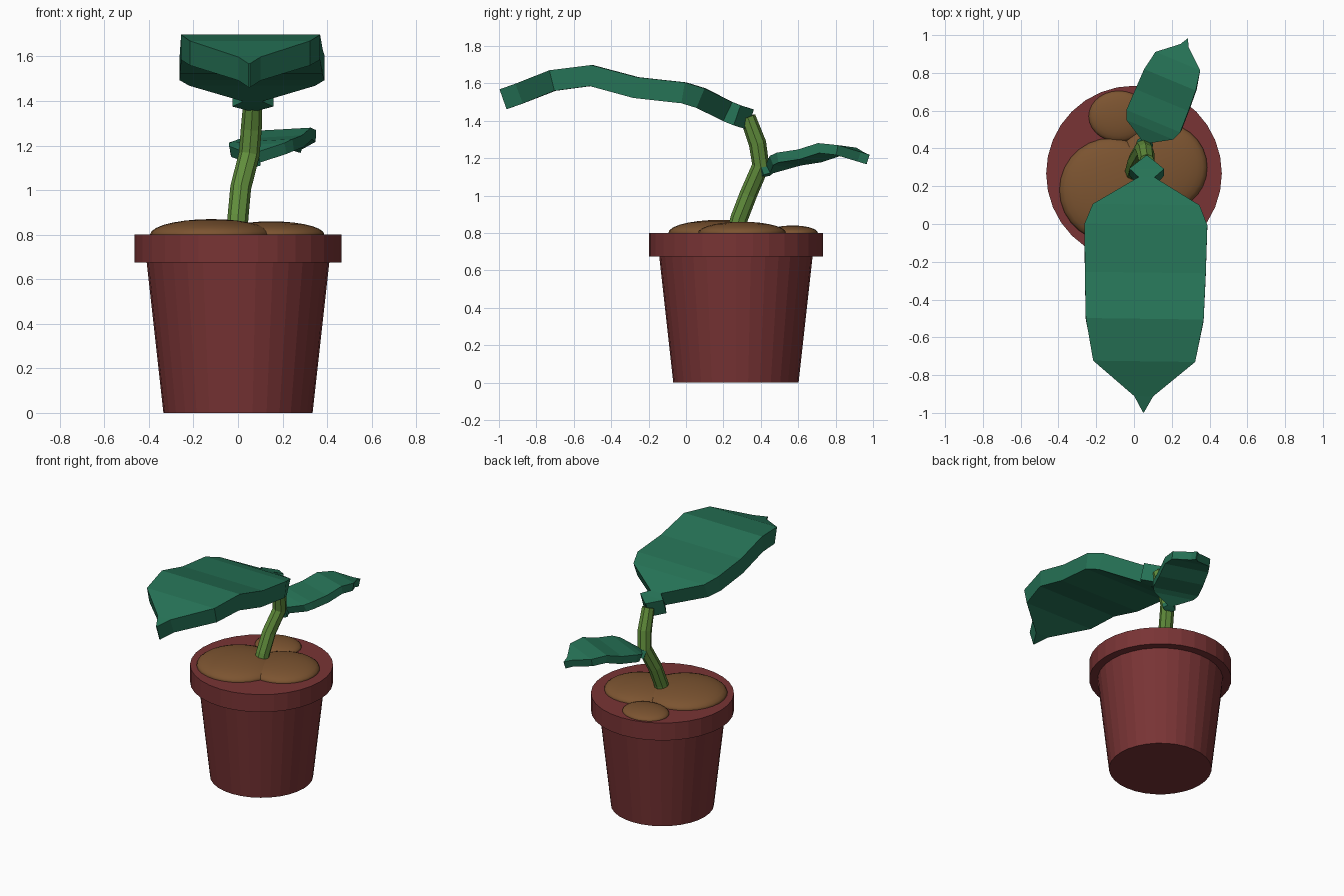
import bpy, bmesh, math
from mathutils import Vector, Matrix

if "Cube" in bpy.data.objects:
    bpy.data.objects.remove(bpy.data.objects["Cube"])


def material(name, rgb):
    m = bpy.data.materials.new(name)
    m.diffuse_color = (*rgb, 1)
    m.use_nodes = True
    m.node_tree.nodes["Principled BSDF"].inputs["Base Color"].default_value = m.diffuse_color
    return m


TERRACOTTA = material("terracotta", (0.19, 0.034, 0.035))
SOIL = material("soil_brown", (0.2, 0.088, 0.03))
STEM = material("stem_green", (0.12, 0.27, 0.045))
LEAF = material("leaf_green", (0.019, 0.17, 0.093))


def finish(bm, name, mat):
    bmesh.ops.recalc_face_normals(bm, faces=bm.faces)
    me = bpy.data.meshes.new(name)
    bm.to_mesh(me)
    bm.free()
    ob = bpy.data.objects.new(name, me)
    bpy.context.collection.objects.link(ob)
    me.materials.append(mat)
    return ob


def bridge(bm, rings):
    """Skin equal-length rings of points and cap both ends."""
    rings = [[bm.verts.new(p) for p in r] for r in rings]
    n = len(rings[0])
    for a, b in zip(rings, rings[1:]):
        for i in range(n):
            j = (i + 1) % n
            bm.faces.new((a[i], a[j], b[j], b[i]))
    bm.faces.new(rings[0])
    bm.faces.new(rings[-1])


# Pot: stepped profile turned around its axis
POT_Y = 0.267
bm = bmesh.new()
profile = [(0.335, 0), (0.41, 0.675), (0.465, 0.675), (0.465, 0.8)]
bridge(bm, [[(r * math.cos(2 * math.pi * i / 32), POT_Y + r * math.sin(2 * math.pi * i / 32), z)
             for i in range(32)] for r, z in profile])
finish(bm, "pot", TERRACOTTA)

# Soil: flattened mounds rising out of the pot top
for k, (x, y, rx, ry, h) in enumerate([(-0.12, 0.18, 0.275, 0.275, 0.07),
                                       (0.15, 0.3, 0.238, 0.235, 0.06),
                                       (-0.08, 0.57, 0.16, 0.135, 0.04)]):
    bm = bmesh.new()
    bmesh.ops.create_uvsphere(bm, u_segments=28, v_segments=14, radius=1,
                              matrix=Matrix.Translation((x, y, 0.8)) @ Matrix.Diagonal((rx, ry, h, 1)))
    ob = finish(bm, f"soil_mound_{k + 1}", SOIL)
    ob.data.shade_smooth()

# Stem: bent eight-sided tube
path = [Vector(p) for p in [(-0.005, 0.265, 0.8), (0, 0.285, 0.88), (0.012, 0.335, 1.01), (0.05, 0.4, 1.16),
                            (0.06, 0.382, 1.28), (0.068, 0.33, 1.42)]]
rings = []
for i, p in enumerate(path):
    d = (path[min(i + 1, len(path) - 1)] - path[max(i - 1, 0)]).normalized()
    u = d.cross(Vector((0, 1, 0))).normalized()
    v = u.cross(d)
    r = 0.047 if i < len(path) - 1 else 0.042
    rings.append([p + r * (u * math.cos(math.pi * j / 4) + v * math.sin(math.pi * j / 4)) for j in range(8)])
bm = bmesh.new()
bridge(bm, rings)
finish(bm, "stem", STEM)

# Leaf rows from base to tip: distance along, height, half width
ROWS = [(0, 0, 0.004), (0.07, 0.022, 0.092), (0.115, 0.04, 0.042), (0.26, 0.113, 0.283), (0.365, 0.145, 0.325),
        (0.62, 0.173, 0.32), (0.865, 0.238, 0.312), (1.09, 0.21, 0.27), (1.275, 0.138, 0.05), (1.36, 0.108, 0.003)]


def leaf(name, matrix, thickness=0.113):
    rings = []
    for i, (s, z, w) in enumerate(ROWS):
        a, b = ROWS[max(i - 1, 0)], ROWS[min(i + 1, len(ROWS) - 1)]
        t = Vector((0, b[0] - a[0], b[1] - a[1])).normalized()
        down = Vector((0, t.z, -t.y)) * thickness
        l, r = Vector((-w, s, z)), Vector((w, s, z))
        rings.append([matrix @ p for p in (l, r, r + down, l + down)])
    bm = bmesh.new()
    bridge(bm, rings)
    finish(bm, name, LEAF)


# The same leaf large to the front and small to the back right
leaf("large_leaf", Matrix.Translation((0.068, 0.363, 1.46)) @ Matrix.Rotation(math.pi - 0.013, 4, 'Z'))
leaf("small_leaf", Matrix.Translation((0.04, 0.385, 1.147)) @ Matrix.Rotation(math.radians(-22.5), 4, 'Z')
     @ Matrix.Rotation(math.radians(1.8), 4, 'X') @ Matrix.Rotation(math.radians(-3), 4, 'Y') @ Matrix.Scale(0.475, 4))
